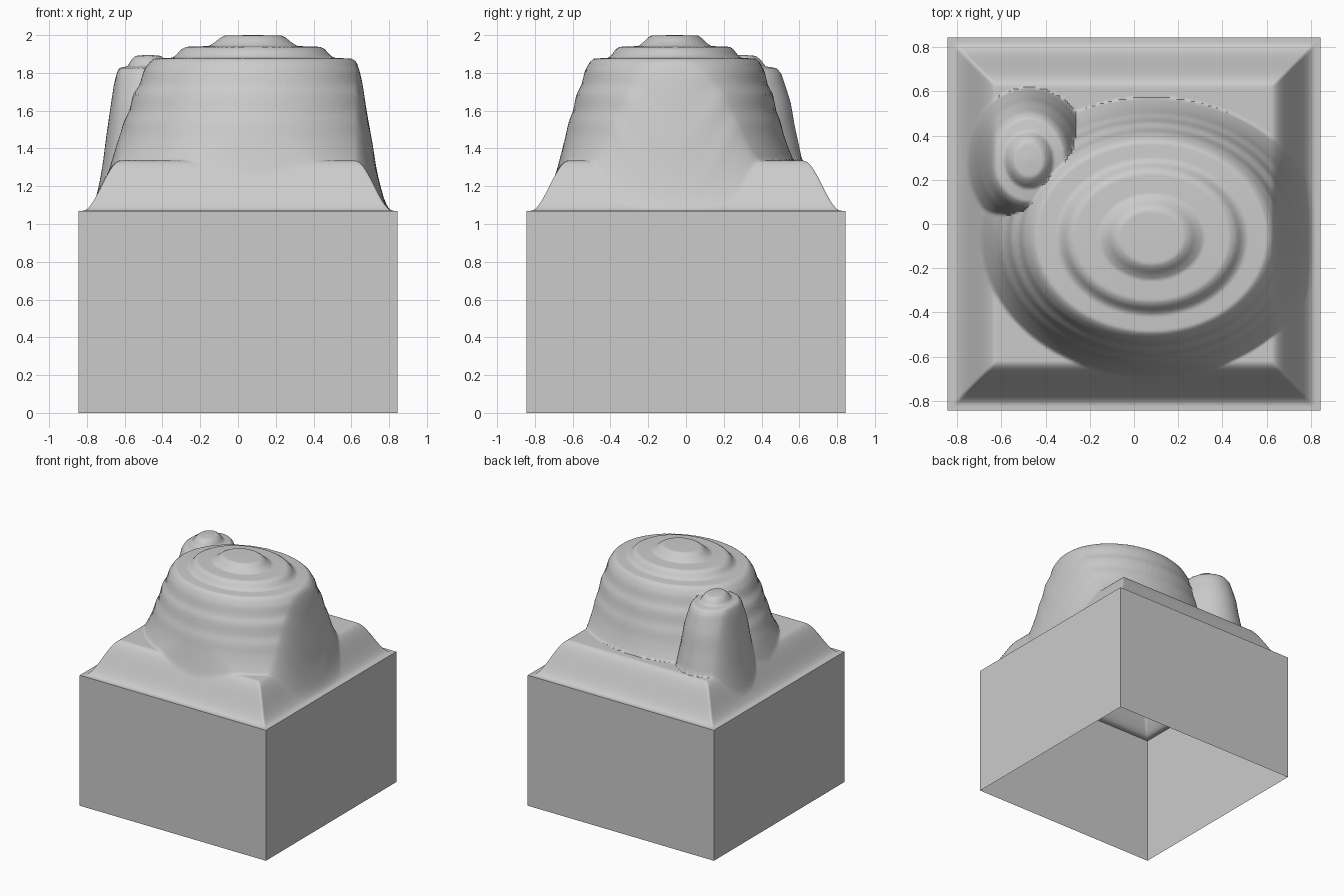
import bpy, bmesh, math

if "Cube" in bpy.data.objects:
    bpy.data.objects.remove(bpy.data.objects["Cube"])

HALF, RIM, PLATEAU, N = 0.845, 1.07, 1.335, 180

# Radial profiles (radius, height) of the two terraced hills
BIG = [(0, 2.0), (.15, 1.998), (.175, 1.985), (.205, 1.96), (.235, 1.942), (.355, 1.938),
       (.38, 1.925), (.41, 1.892), (.43, 1.88), (.525, 1.875), (.55, 1.855), (.58, 1.81),
       (.60, 1.74), (.635, 1.685), (.655, 1.60), (.685, 1.54), (.705, 1.47),
       (.735, 1.40), (.77, PLATEAU)]
SMALL = [(0, 1.896), (.08, 1.89), (.105, 1.87), (.13, 1.835), (.19, 1.825), (.215, 1.795),
         (.24, 1.72), (.265, 1.64), (.285, 1.52), (.305, 1.43), (.325, PLATEAU)]


def sample(profile, r):
    for (r0, z0), (r1, z1) in zip(profile, profile[1:]):
        if r <= r1:
            return z0 + (z1 - z0) * (r - r0) / (r1 - r0)
    return profile[-1][1]


def height(x, y):
    big = sample(BIG, math.hypot(x - 0.08, (y + 0.06) / 0.82))
    small = sample(SMALL, math.hypot((x + 0.475) / 0.85, y - 0.29))

    # Everything fades down to the rim near the block's edges
    def fade(v):
        t = min(max((0.822 - abs(v)) / 0.2, 0), 1)
        return t * t * (3 - 2 * t)
    return RIM + (max(big, small) - RIM) * min(fade(x), fade(y))


# Terrain sheet
bm = bmesh.new()
bmesh.ops.create_grid(bm, x_segments=N, y_segments=N, size=HALF)
for v in bm.verts:
    v.co.z = height(v.co.x, v.co.y)

# Side walls drop from the rim, underside stays open
edges = [e for e in bm.edges if e.is_boundary]
out = bmesh.ops.extrude_edge_only(bm, edges=edges)
for v in out["geom"]:
    if isinstance(v, bmesh.types.BMVert):
        v.co.z = 0
bmesh.ops.recalc_face_normals(bm, faces=bm.faces)
if max(bm.faces, key=lambda f: f.calc_center_median().z).normal.z < 0:
    bmesh.ops.reverse_faces(bm, faces=bm.faces)

mesh = bpy.data.meshes.new("terraced_hill_block")
bm.to_mesh(mesh)
bm.free()
block = bpy.data.objects.new("terraced_hill_block", mesh)
bpy.context.collection.objects.link(block)
bpy.context.view_layer.objects.active = block
block.select_set(True)
bpy.ops.object.shade_smooth_by_angle(angle=math.radians(45))
